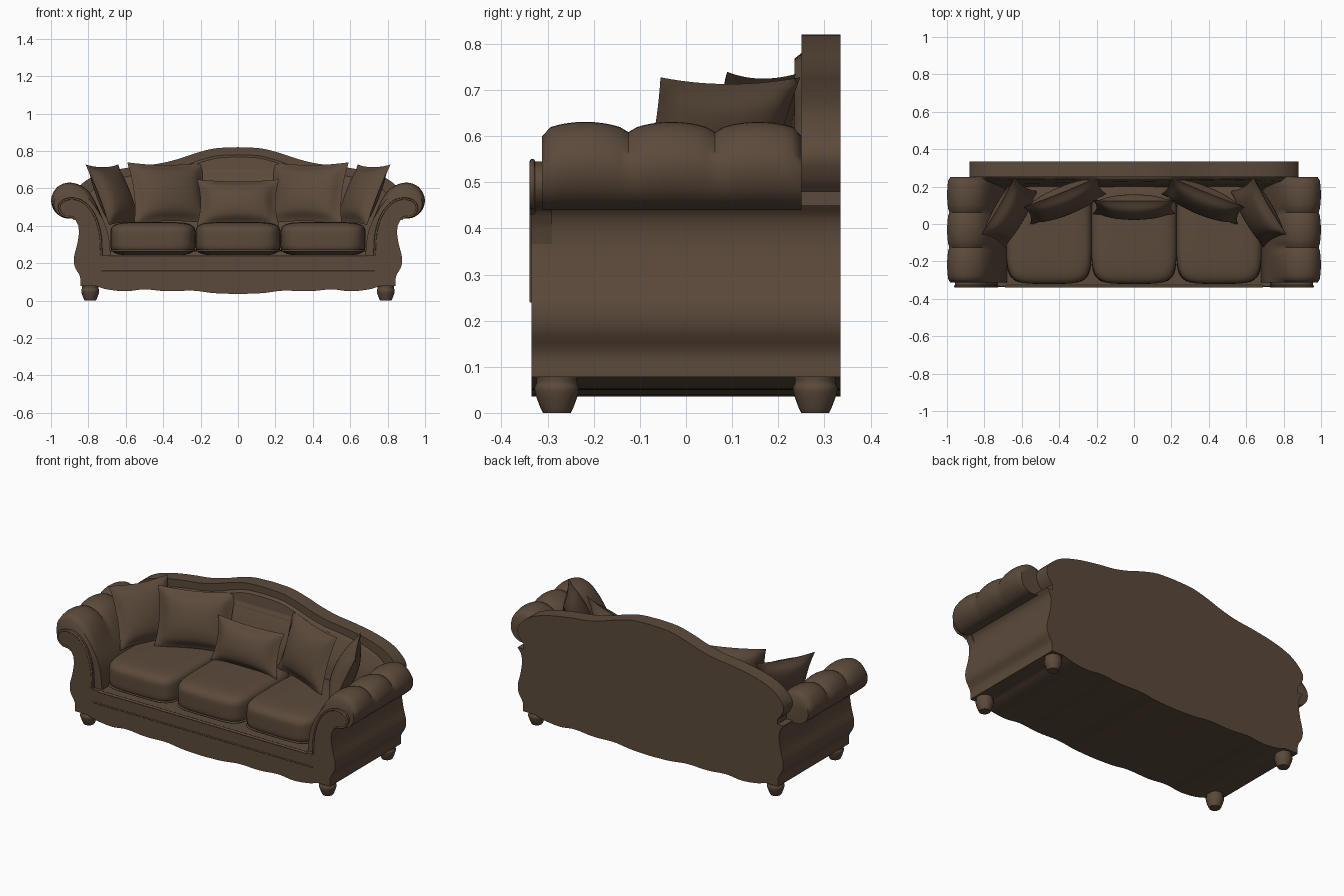
import bpy, bmesh, math
from mathutils import Matrix, Vector

if "Cube" in bpy.data.objects:
    bpy.data.objects.remove(bpy.data.objects["Cube"], do_unlink=True)

BROWN = (0.105, 0.068, 0.043, 1)
fabric = bpy.data.materials.new("brown_leather")
fabric.use_nodes = True
fabric.diffuse_color = BROWN
fabric.node_tree.nodes["Principled BSDF"].inputs["Base Color"].default_value = BROWN


def finish(name, bm, angle=40):
    bmesh.ops.recalc_face_normals(bm, faces=bm.faces)
    mesh = bpy.data.meshes.new(name)
    bm.to_mesh(mesh)
    bm.free()
    obj = bpy.data.objects.new(name, mesh)
    bpy.context.collection.objects.link(obj)
    mesh.materials.append(fabric)
    bpy.ops.object.select_all(action="DESELECT")
    obj.select_set(True)
    bpy.context.view_layer.objects.active = obj
    bpy.ops.object.shade_smooth_by_angle(angle=math.radians(angle))
    return obj


def smooth(pts, n=5):
    """Catmull-Rom curve through the points."""
    p = [Vector(q) for q in pts]
    p = [2 * p[0] - p[1]] + p + [2 * p[-1] - p[-2]]
    out = []
    for a, b, c, d in zip(p, p[1:], p[2:], p[3:]):
        for i in range(n):
            t = i / n
            out.append(0.5 * (2 * b + (c - a) * t + (2 * a - 5 * b + 4 * c - d) * t * t
                              + (3 * b - a - 3 * c + d) * t ** 3))
    return out + [p[-2]]


def mirrored(half):
    """Closed outline from a half that starts and ends on the centre line."""
    return list(half) + [Vector((-q[0], q[1])) for q in reversed(half[1:-1])]


def loft(name, rings, angle=40):
    """Skin over a list of equal-length closed rings of 3D points, capped."""
    bm = bmesh.new()
    vs = [[bm.verts.new(p) for p in ring] for ring in rings]
    n = len(vs[0])
    for a, b in zip(vs, vs[1:]):
        for i in range(n):
            j = (i + 1) % n
            bm.faces.new((a[i], a[j], b[j], b[i]))
    bm.faces.new(vs[0])
    bm.faces.new(vs[-1])
    return finish(name, bm, angle)


def prism(name, outline, y0, y1):
    return loft(name, [[(q[0], y, q[1]) for q in outline] for y in (y0, y1)])


def piping(name, pts, radius):
    curve = bpy.data.curves.new(name, "CURVE")
    curve.dimensions = "3D"
    curve.bevel_depth = radius
    curve.bevel_resolution = 2
    spline = curve.splines.new("POLY")
    spline.points.add(len(pts) - 1)
    for sp, p in zip(spline.points, pts):
        sp.co = (*p, 1)
    obj = bpy.data.objects.new(name, curve)
    bpy.context.collection.objects.link(obj)
    curve.materials.append(fabric)


# Base with scalloped apron and bulging sides
apron = smooth([(0, .035), (.13, .04), (.24, .053), (.38, .05), (.5, .06),
                (.6, .05), (.7, .06), (.76, .078)])
side = smooth([(.843, .078), (.845, .13), (.872, .18), (.877, .23), (.86, .3),
               (.85, .37), (.858, .42), (.88, .45)])
inner = [Vector(q) for q in ((.765, .45), (.738, .36), (.73, .24), (0, .24))]
prism("base", mirrored(apron + side + inner), -.335, .335)

# Front rail mouldings
for name, z, half, r in (("apron_bead", .163, .73, .005), ("seat_rail_bead", .238, .69, .007)):
    piping(name, [(-half, -.333, z), (half, -.333, z)], r)

# Camelback panel
crest = smooth([(0, .82), (.12, .814), (.22, .79), (.32, .757), (.42, .733), (.54, .718),
                (.67, .695), (.78, .66), (.85, .61), (.88, .56), (.865, .51), (.84, .48)])
prism("back", mirrored(crest + [Vector((.84, .1)), Vector((0, .1))]), .25, .335)

# Sloping inner padding of the back
pad = mirrored([Vector((q.x * .94, q.y - .04)) for q in crest if q.y > .52]
               + [Vector((.78, .24)), Vector((0, .24))])
loft("back_padding", [[(q.x * s, y - max(0, .6 - q.y) * lean, q.y - d) for q in pad]
                      for s, y, lean, d in ((1, .27, 0, 0), (1, .25, .1, 0), (.98, .235, .2, .012))])

# Rolled arms, puffed in three sections
section = smooth([(.68, .24), (.695, .36), (.733, .46), (.775, .55), (.825, .607), (.9, .631),
                  (.965, .608), (.999, .545), (.982, .48), (.93, .442), (.86, .442)], 4)
section += [Vector((.78, .4)), Vector((.77, .24))]
core = Vector((.895, .52))
scroll = smooth([(.73, .24), (.738, .36), (.77, .46), (.825, .525), (.885, .545),
                 (.94, .53), (.957, .49), (.93, .452), (.88, .442), (.853, .4)], 4)
STEPS = 30
for label, sx in (("left", 1), ("right", -1)):
    rings = []
    for i in range(STEPS + 1):
        t = i / STEPS
        puff = abs(math.sin(3 * math.pi * t)) ** .6
        low = .72 if i in (0, STEPS) else .8
        ring = []
        for q in section:
            w = min(1, max(0, (q.y - .44) / .16)) * (1 - low) * (1 - puff)
            p = q + (core - q) * w
            ring.append((sx * p.x, -.312 + .562 * t, p.y))
        rings.append(ring)
    loft(label + "_arm", rings, 50)
    prism(label + "_arm_front", [Vector((sx * q.x, q.y)) for q in scroll + [Vector((.84, .24))]],
          -.335, -.29)
    piping(label + "_arm_piping", [(sx * q.x, -.333, q.y) for q in scroll[:-3]], .006)

# Turned feet
foot = smooth([(.03, 0), (.036, .012), (.046, .04), (.048, .055), (.044, .066), (.046, .085)], 3)
for fx, sx in (("left", 1), ("right", -1)):
    for fy, y in (("front", -.28), ("back", .28)):
        loft(f"{fy}_{fx}_foot", [[(sx * .79 + q.x * math.cos(a * math.pi / 10),
                                  y + q.x * math.sin(a * math.pi / 10), q.y)
                                 for a in range(20)] for q in foot])


# Seat cushions: rounded boxes
def cushion(name, centre, half, power):
    bm = bmesh.new()
    bmesh.ops.create_cube(bm, size=2)
    bmesh.ops.subdivide_edges(bm, edges=bm.edges, cuts=15, use_grid_fill=True)
    for v in bm.verts:
        v.co /= sum(abs(c) ** power for c in v.co) ** (1 / power)
        v.co = Vector(centre) + Vector([c * h for c, h in zip(v.co, half)])
    finish(name, bm, 60)


for name, x in (("right", -.455), ("middle", 0), ("left", .455)):
    cushion(name + "_seat_cushion", (x, -.04, .33), (.228, .28, .09), 5)
    edge = [(x + .222 * math.copysign(abs(math.cos(a)) ** .35, math.cos(a)),
             -.04 + .272 * math.copysign(abs(math.sin(a)) ** .35, math.sin(a)), .268)
            for a in [k * math.pi / 24 for k in range(49)]]
    piping(name + "_seat_welt", edge, .006)


# Throw pillows: puffed centre, flat flange and pointed corners
def pillow(name, centre, half_w, half_h, thick, turn, tilt):
    bm = bmesh.new()
    for sgn in (-1, 1):
        made = bmesh.ops.create_grid(bm, x_segments=24, y_segments=24, size=1)
        for v in made["verts"]:
            u, w = v.co.x, v.co.y
            iu, iw = max(0, 1 - (u / .86) ** 2), max(0, 1 - (w / .86) ** 2)
            edge = max(abs(u), abs(w)) > .999
            depth = 0 if edge else .008 + thick * (iu * iw) ** .45
            v.co = (half_w * u * (1 - .09 * (1 - w * w)), sgn * depth,
                    half_h * w * (1 - .09 * (1 - u * u)))
    bmesh.ops.remove_doubles(bm, verts=bm.verts, dist=.0005)
    bm.transform(Matrix.Translation(centre) @ Matrix.Rotation(math.radians(turn), 4, "Z")
                 @ Matrix.Rotation(math.radians(-tilt), 4, "X"))
    finish(name, bm, 50)


pillow("middle_pillow", (0, .09, .525), .22, .128, .055, 0, 16)
for label, sx in (("left", 1), ("right", -1)):
    pillow(label + "_back_pillow", (sx * .37, .125, .575), .22, .172, .06, -22 * sx, 17)
    pillow(label + "_corner_pillow", (sx * .665, .06, .565), .175, .178, .055, -60 * sx, 24)
